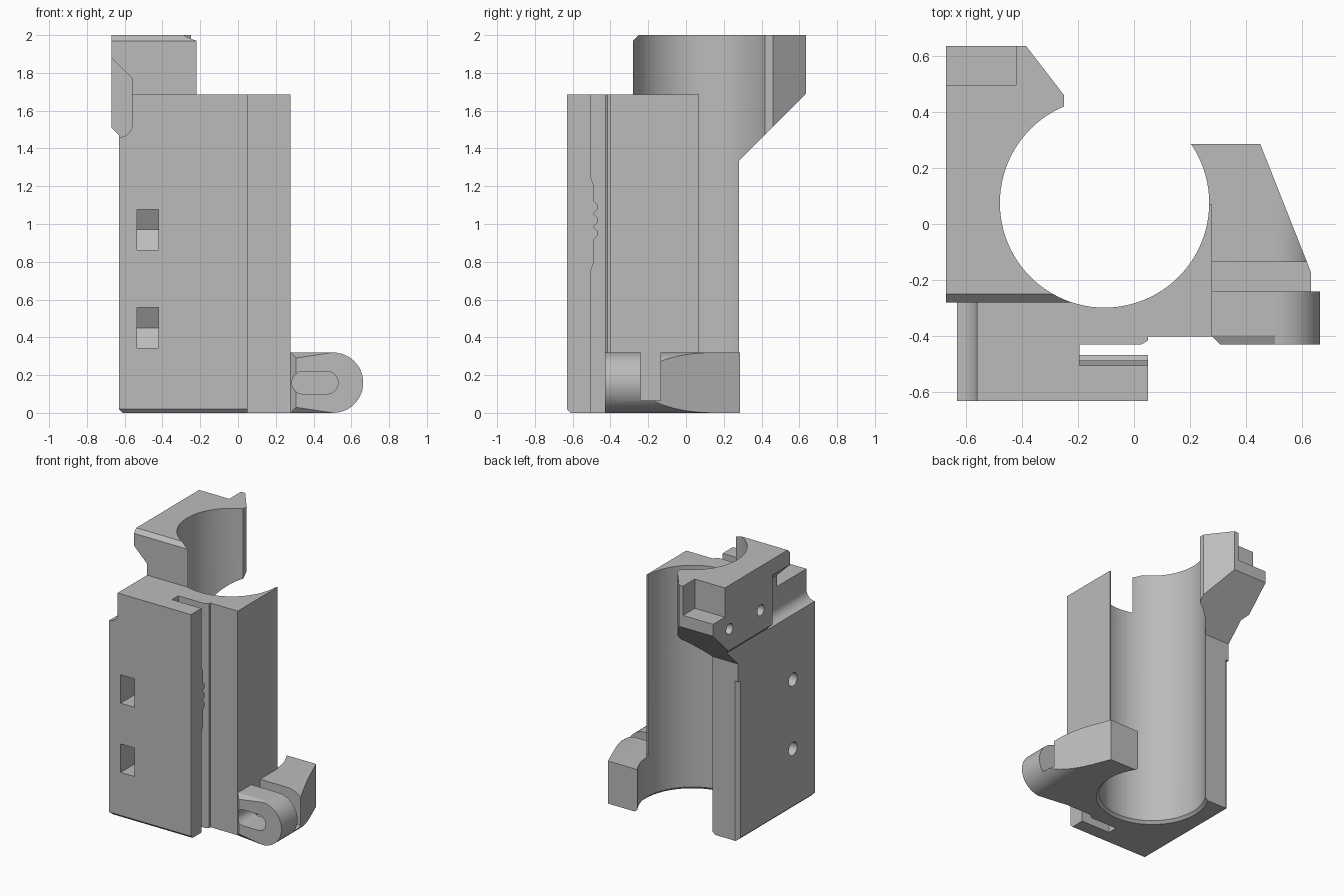
import bpy, bmesh, math
from mathutils import Matrix

cube = bpy.data.objects.get("Cube")
if cube:
    bpy.data.objects.remove(cube, do_unlink=True)

grey = bpy.data.materials.new("plain grey")
grey.use_nodes = True
colour = (0.5, 0.5, 0.5, 1)
grey.diffuse_color = colour
grey.node_tree.nodes["Principled BSDF"].inputs["Base Color"].default_value = colour

TOP, EAR_TOP = 1.685, 0.32
BORE_X, BORE_Y, BORE_R = -0.105, 0.075, 0.373


def make(name, bm):
    bmesh.ops.recalc_face_normals(bm, faces=bm.faces)
    mesh = bpy.data.meshes.new(name)
    bm.to_mesh(mesh)
    bm.free()
    obj = bpy.data.objects.new(name, mesh)
    bpy.context.collection.objects.link(obj)
    mesh.materials.append(grey)
    return obj


def prism(name, axis, points, lo, hi, bevel=0):
    """Extrude a 2D outline along an axis; optionally bevel the low cap."""
    place = {"x": lambda a, b, h: (h, a, b),
             "y": lambda a, b, h: (a, h, b),
             "z": lambda a, b, h: (a, b, h)}[axis]
    bm = bmesh.new()
    low = [bm.verts.new(place(a, b, lo)) for a, b in points]
    high = [bm.verts.new(place(a, b, hi)) for a, b in points]
    cap = bm.faces.new(low)
    bm.faces.new(high)
    for i in range(len(low)):
        j = (i + 1) % len(low)
        bm.faces.new((low[i], low[j], high[j], high[i]))
    if bevel:
        bmesh.ops.bevel(bm, geom=list(cap.edges), offset=bevel, segments=1,
                        affect="EDGES")
    return make(name, bm)


def box(name, x0, x1, y0, y1, z0, z1):
    return prism(name, "z", [(x0, y0), (x1, y0), (x1, y1), (x0, y1)], z0, z1)


def cone(name, x, y, z, r1, r2, depth, segments=96, along_x=False):
    bm = bmesh.new()
    turn = Matrix.Rotation(math.pi / 2, 4, "Y") if along_x else Matrix()
    bmesh.ops.create_cone(bm, cap_ends=True, segments=segments, radius1=r1, radius2=r2,
                          depth=depth, matrix=Matrix.Translation((x, y, z)) @ turn)
    return make(name, bm)


def arc(cx, cy, r, start, end, steps=24):
    angles = [math.radians(start + (end - start) * i / steps) for i in range(steps + 1)]
    return [(cx + r * math.cos(a), cy + r * math.sin(a)) for a in angles]


def combine(target, tool, operation="DIFFERENCE"):
    """Bake a boolean into the target and drop the tool."""
    tool.hide_render = True
    mod = target.modifiers.new("combine", "BOOLEAN")
    mod.operation, mod.solver, mod.object = operation, "EXACT", tool
    bpy.context.view_layer.update()
    graph = bpy.context.evaluated_depsgraph_get()
    mesh = bpy.data.meshes.new_from_object(target.evaluated_get(graph))
    target.modifiers.clear()
    target.data = mesh
    bpy.data.objects.remove(tool, do_unlink=True)


# Main column with the front slab and its side slot
body = prism("clamp_body", "z", [
    (-0.63, -0.63), (0.05, -0.63), (0.05, -0.505), (-0.195, -0.505), (-0.195, -0.43),
    (0.025, -0.43), (0.05, -0.415), (0.05, -0.40), (0.278, -0.40), (0.278, 0.07),
    (BORE_X, 0.07), (BORE_X, 0.28), (-0.605, 0.28), (-0.63, 0.255)], 0, TOP)

# Upper jaw: overhanging block with sloped underside, front chamfer and corner pocket
jaw = prism("upper_jaw", "z", [
    (-0.67, -0.28), (BORE_X, -0.28), (BORE_X, 0.2), (-0.25, 0.2), (-0.25, 0.46),
    (-0.385, 0.635), (-0.67, 0.635)], 1.2, 2)
combine(jaw, prism("slope_cut", "x", [
    (0.28, 1.1), (0.7, 1.1), (0.7, 1.755), (0.28, 1.335)], -1, 1))
combine(jaw, prism("step_cut", "y", [
    (-0.8, 1.1), (-0.63, 1.1), (-0.63, 1.47), (-0.67, 1.51), (-0.8, 1.64)], -1, 1))
combine(jaw, prism("chamfer_cut", "x", [
    (-0.30, 1.95), (-0.23, 2.02), (-0.30, 2.02)], -1, 1))
combine(jaw, box("pocket_cut", -0.8, -0.42, 0.495, 0.8, 1.78, 2.1))

# Mounting ear: rounded tab, nut slot, oval screw opening and slanted back
half = EAR_TOP / 2
ear = prism("mounting_ear", "y",
            [(0.26, 0)] + arc(0.503, half, half, -90, 90) + [(0.26, EAR_TOP)],
            -0.43, 0.285, bevel=0.032)
combine(ear, prism("corner_cut", "z", [
    (0.2, -0.40), (0.278, -0.40), (0.328, -0.45), (0.2, -0.45)], -0.1, 0.5))
combine(ear, prism("slant_cut", "z", [
    (0.405, 0.4), (0.45, 0.285), (0.63, -0.17), (0.9, -0.17), (0.9, 0.4)], -0.1, 0.5))
combine(ear, box("nut_slot_cut", 0.278, 0.9, -0.24, -0.135, 0.065, 0.5))
combine(ear, prism("oval_cut", "y",
                   arc(0.47, half, 0.06, -90, 90, 16) + arc(0.345, half, 0.06, 90, 270, 16),
                   -0.5, -0.2))

# Ribbed latch inside the slot
latch = [(-0.53, 0.75), (-0.505, 0.75), (-0.487, 0.8)]
for z in (0.95, 1.02, 1.09):
    latch += [(-0.487, z - 0.03), (-0.467, z - 0.012), (-0.467, z + 0.012), (-0.487, z + 0.03)]
latch += [(-0.487, 1.2), (-0.505, 1.25), (-0.53, 1.25)]

# Join the solid parts
combine(body, jaw, "UNION")
combine(body, box("ear_root", 0.15, 0.29, -0.1, 0.285, 0, EAR_TOP), "UNION")
combine(body, ear, "UNION")
combine(body, prism("slot_latch", "x", latch, -0.21, 0.05), "UNION")

# Open bore with a chamfered lower rim
combine(body, cone("bore_cut", BORE_X, BORE_Y, 1, BORE_R, BORE_R, 2.4))
combine(body, cone("rim_cut", BORE_X, BORE_Y, 0, BORE_R + 0.04, BORE_R - 0.001, 0.041))

# Filleted side channel at the upper left
combine(body, prism("channel_cut", "y",
                    [(-0.8, 2.01), (-0.56, 1.77)] + arc(-0.63, 1.53, 0.07, 0, -90, 12)
                    + [(-0.8, 1.46)], -0.8, -0.07))

# Lower edge chamfers of the slab
combine(body, prism("front_edge_cut", "x", [
    (-0.65, 0.04), (-0.65, -0.02), (-0.59, -0.02)], -0.8, 0.1))
combine(body, prism("side_edge_cut", "y", [
    (-0.65, 0.04), (-0.65, -0.02), (-0.59, -0.02)], -0.8, 0.4))

# Nut pockets in the front and the screw holes that cross them
for z in (0.45, 0.97):
    combine(body, prism("nut_pocket_cut", "x", [
        (-0.8, z - 0.107), (-0.31, z - 0.107), (-0.25, z), (-0.31, z + 0.107),
        (-0.8, z + 0.107)], -0.535, -0.42))
    combine(body, cone("screw_hole_cut", -0.5, -0.37, z, 0.05, 0.05, 0.5, 32, True))

# Small blind holes in the side of the jaw
for y in (0.07, 0.44):
    combine(body, cone("jaw_hole_cut", -0.67, y, 1.67, 0.04, 0.04, 0.24, 32, True))

# Smooth curved walls, keep edges sharp
bpy.ops.object.select_all(action="DESELECT")
body.select_set(True)
bpy.context.view_layer.objects.active = body
bpy.ops.object.shade_smooth_by_angle(angle=math.radians(25))
